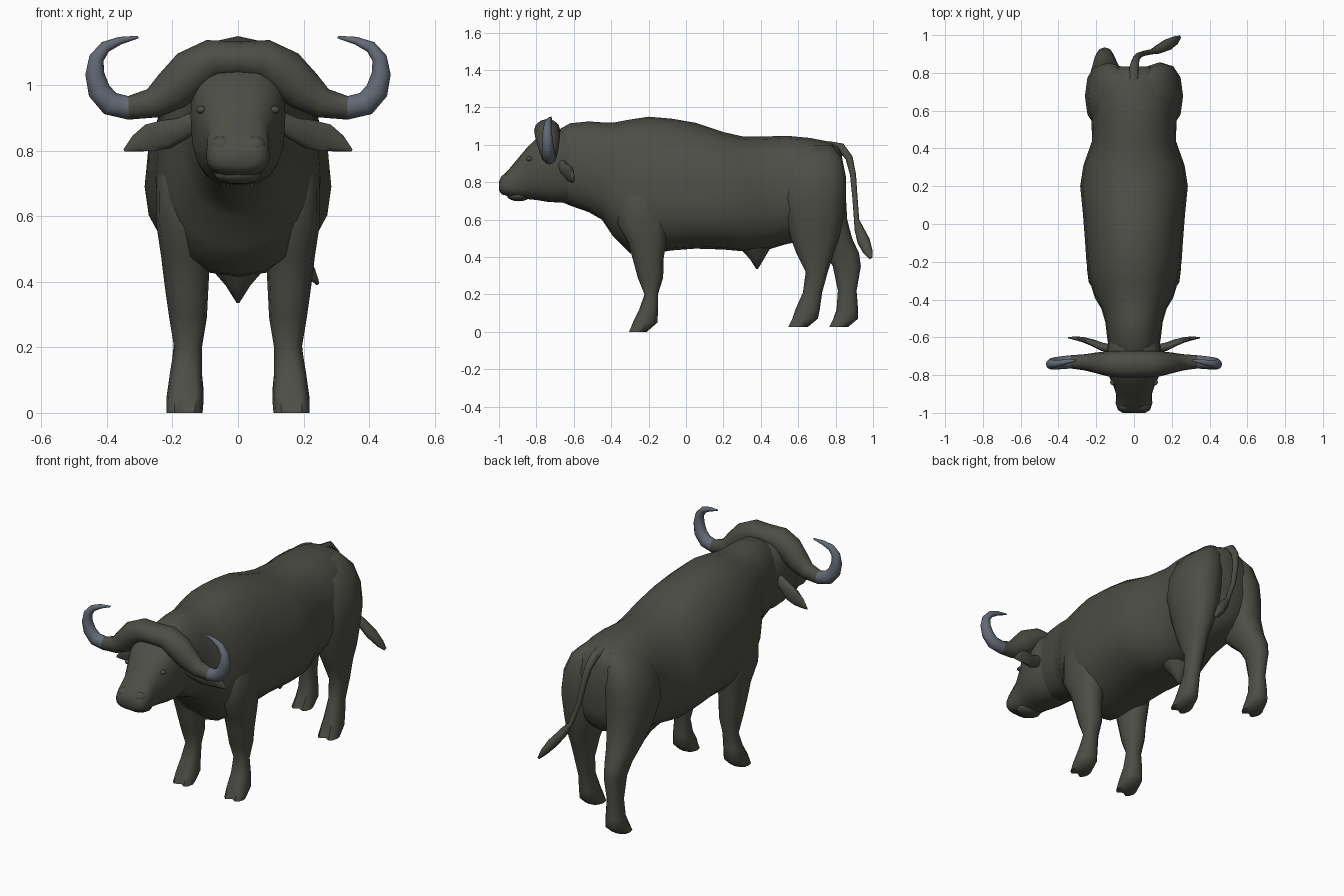
import bpy, bmesh, math
from mathutils import Vector


def material(name, rgb):
    m = bpy.data.materials.new(name)
    m.diffuse_color = (*rgb, 1)
    return m


HIDE = material("dark hide", (0.075, 0.075, 0.062))
HORN = material("blue grey horn", (0.125, 0.142, 0.18))


def spow(v, e):
    return math.copysign(abs(v) ** e, v)


def angles(n):
    return [2 * math.pi * i / n for i in range(n)]


def finish(name, bm, mats=(HIDE,), rule=None):
    bmesh.ops.recalc_face_normals(bm, faces=bm.faces)
    me = bpy.data.meshes.new(name)
    for m in mats:
        me.materials.append(m)
    if rule:
        for f in bm.faces:
            f.material_index = rule(f.calc_center_median())
    bm.to_mesh(me)
    bm.free()
    me.shade_smooth()
    me.set_sharp_from_angle(angle=math.radians(60))
    ob = bpy.data.objects.new(name, me)
    bpy.context.collection.objects.link(ob)
    return ob


def loft(name, rings, **kw):
    """Skin a row of rings and close both ends."""
    bm = bmesh.new()
    rows = [[bm.verts.new(p) for p in r] for r in rings]
    n = len(rows[0])
    for a, b in zip(rows, rows[1:]):
        for i in range(n):
            bm.faces.new((a[i], a[(i + 1) % n], b[(i + 1) % n], b[i]))
    bm.faces.new(rows[0])
    bm.faces.new(rows[-1])
    return finish(name, bm, **kw)


def section(y, hw, bot, mid, top, e=0.9, n=20):
    """Upright body section, widest at height mid."""
    pts = []
    for a in angles(n):
        c = spow(math.cos(a), e)
        pts.append(Vector((hw * spow(math.sin(a), e), y,
                           mid + c * (top - mid if c > 0 else mid - bot))))
    return pts


def sweep(name, path, ref, n=10, **kw):
    """Tube along (x, y, z, radius along ref, radius across)."""
    pts = [Vector(p[:3]) for p in path]
    rings = []
    for i, p in enumerate(path):
        t = (pts[min(i + 1, len(pts) - 1)] - pts[max(i - 1, 0)]).normalized()
        a = (ref - t * ref.dot(t)).normalized()
        b = t.cross(a)
        rings.append([pts[i] + a * p[3] * math.cos(g) + b * p[4] * math.sin(g)
                      for g in angles(n)])
    return loft(name, rings, **kw)


def leg(name, rows, side, n=12):
    """Rows of (z, front y, back y, inner x, outer x); split hoof at the toe."""
    rings = []
    for k, (z, y0, y1, x0, x1) in enumerate(rows):
        ring = []
        for i, a in enumerate(angles(n)):
            y = (y0 + y1) / 2 - (y1 - y0) / 2 * spow(math.cos(a), 0.85)
            x = (x0 + x1) / 2 + (x1 - x0) / 2 * spow(math.sin(a), 0.85)
            if i == 0 and k >= len(rows) - 2:
                y += 0.025
            ring.append(Vector((side * x, y, z)))
        rings.append(ring)
    return loft(name, rings)


def ball(name, loc, size):
    bm = bmesh.new()
    bmesh.ops.create_uvsphere(bm, u_segments=12, v_segments=8, radius=1)
    for v in bm.verts:
        v.co = Vector([c * s + l for c, s, l in zip(v.co, size, loc)])
    return finish(name, bm)


# Trunk and neck: y, half width, bottom, widest height, top
TRUNK = [
    (-0.70, 0.115, 0.71, 0.88, 1.07), (-0.62, 0.140, 0.675, 0.88, 1.115),
    (-0.52, 0.152, 0.64, 0.86, 1.125), (-0.45, 0.172, 0.60, 0.82, 1.12),
    (-0.39, 0.208, 0.51, 0.76, 1.118), (-0.30, 0.235, 0.42, 0.73, 1.135),
    (-0.20, 0.252, 0.415, 0.71, 1.15), (-0.08, 0.260, 0.435, 0.70, 1.14),
    (0.05, 0.270, 0.445, 0.69, 1.118), (0.20, 0.285, 0.44, 0.69, 1.068),
    (0.31, 0.268, 0.43, 0.69, 1.043), (0.44, 0.222, 0.44, 0.71, 1.045),
    (0.54, 0.225, 0.47, 0.74, 1.048), (0.66, 0.225, 0.49, 0.77, 1.037),
    (0.76, 0.195, 0.53, 0.79, 1.018), (0.81, 0.150, 0.58, 0.80, 0.995),
    (0.835, 0.090, 0.66, 0.81, 0.95)]
loft("trunk_and_neck", [section(*s) for s in TRUNK])

# Head with boxy sections
HEAD = [
    (-1.0, 0.060, 0.755, 0.78, 0.805), (-0.985, 0.085, 0.735, 0.78, 0.83),
    (-0.95, 0.097, 0.725, 0.785, 0.865), (-0.90, 0.095, 0.715, 0.81, 0.925),
    (-0.85, 0.112, 0.71, 0.86, 0.985), (-0.80, 0.135, 0.705, 0.90, 1.035),
    (-0.74, 0.145, 0.695, 0.91, 1.07), (-0.66, 0.143, 0.69, 0.90, 1.08),
    (-0.58, 0.125, 0.70, 0.89, 1.06)]
loft("head", [section(*s, e=0.75) for s in HEAD])
ball("lower_jaw", (0, -0.895, 0.728), (0.072, 0.062, 0.03))

# Horns: one sweep from tip to tip, dark at the boss and grey outside
HALF = [
    (0.08, -0.742, 1.078, 0.070, 0.062), (0.14, -0.740, 1.040, 0.066, 0.072),
    (0.20, -0.735, 0.985, 0.055, 0.064), (0.26, -0.732, 0.945, 0.043, 0.046),
    (0.335, -0.730, 0.931, 0.035, 0.036), (0.39, -0.735, 0.944, 0.034, 0.037),
    (0.424, -0.738, 0.983, 0.032, 0.035), (0.437, -0.742, 1.035, 0.028, 0.029),
    (0.432, -0.742, 1.082, 0.023, 0.023), (0.405, -0.738, 1.117, 0.018, 0.018),
    (0.36, -0.730, 1.136, 0.013, 0.012), (0.305, -0.722, 1.147, 0.004, 0.004)]
path = ([(-x, *r) for x, *r in reversed(HALF)]
        + [(0, -0.742, 1.078, 0.070, 0.056)] + HALF)
sweep("horns", path, Vector((0, 1, 0)), n=12, mats=(HIDE, HORN),
      rule=lambda c: int(abs(c.x) > 0.335 or (abs(c.x) > 0.3 and c.z > 1.05)))

EAR = [(0.11, -0.665, 0.90, 0.025, 0.030), (0.17, -0.650, 0.868, 0.022, 0.036),
       (0.22, -0.628, 0.850, 0.018, 0.047), (0.27, -0.612, 0.840, 0.014, 0.044),
       (0.31, -0.605, 0.822, 0.010, 0.028), (0.348, -0.602, 0.801, 0.003, 0.004)]

# Upper hind leg is shared; the lower halves stand in a stride
THIGH = [(1.00, 0.60, 0.78, 0.03, 0.12), (0.93, 0.53, 0.835, 0.02, 0.20),
         (0.83, 0.50, 0.855, 0.02, 0.245), (0.72, 0.50, 0.855, 0.025, 0.260)]
HIND_RIGHT = [(0.60, 0.53, 0.84, 0.04, 0.245), (0.50, 0.56, 0.82, 0.07, 0.230),
              (0.42, 0.59, 0.79, 0.095, 0.215), (0.32, 0.64, 0.758, 0.105, 0.205),
              (0.21, 0.625, 0.728, 0.115, 0.195), (0.12, 0.585, 0.715, 0.11, 0.205),
              (0.07, 0.56, 0.705, 0.105, 0.21), (0.025, 0.54, 0.65, 0.105, 0.215)]
HIND_LEFT = [(0.60, 0.56, 0.862, 0.04, 0.245), (0.50, 0.65, 0.888, 0.07, 0.230),
             (0.42, 0.74, 0.925, 0.095, 0.215), (0.35, 0.785, 0.935, 0.105, 0.205),
             (0.22, 0.812, 0.912, 0.115, 0.195), (0.12, 0.805, 0.92, 0.11, 0.205),
             (0.07, 0.78, 0.92, 0.105, 0.21), (0.025, 0.76, 0.865, 0.105, 0.215)]
FRONT = [(0.85, -0.31, -0.15, 0.10, 0.20), (0.72, -0.37, -0.10, 0.08, 0.248),
         (0.58, -0.37, -0.09, 0.075, 0.250), (0.48, -0.31, -0.105, 0.085, 0.235),
         (0.39, -0.285, -0.12, 0.09, 0.224), (0.29, -0.258, -0.122, 0.095, 0.21),
         (0.20, -0.222, -0.15, 0.11, 0.195), (0.12, -0.25, -0.15, 0.11, 0.208),
         (0.05, -0.292, -0.152, 0.105, 0.218), (0.0, -0.31, -0.21, 0.108, 0.218)]

# Mirrored parts
for side, tag in ((1, "right"), (-1, "left")):
    leg("front_leg_" + tag, FRONT, side)
    leg("hind_leg_" + tag, THIGH + (HIND_RIGHT if side > 0 else HIND_LEFT), side)
    sweep("ear_" + tag, [(side * x, *r) for x, *r in EAR], Vector((0, 1, 0)))
    ball("eye_" + tag, (side * 0.112, -0.838, 0.925), (0.015, 0.016, 0.012))
    ball("nostril_" + tag, (side * 0.05, -0.958, 0.815), (0.036, 0.035, 0.03))

# Belly sheath
sweep("belly_sheath", [(0, 0.37, 0.52, 0.13, 0.13), (0, 0.375, 0.44, 0.075, 0.085),
                       (0, 0.38, 0.39, 0.038, 0.04), (0, 0.38, 0.335, 0.004, 0.004)],
      Vector((0, 1, 0)))

# Tail with tuft, swung to the right
TAIL = [(0, 0.76, 0.99, 0.03, 0.03), (0, 0.83, 0.985, 0.024, 0.024),
        (0.01, 0.872, 0.93, 0.02, 0.02), (0.025, 0.893, 0.84, 0.017, 0.016),
        (0.05, 0.903, 0.72, 0.015, 0.014), (0.095, 0.912, 0.60, 0.014, 0.014),
        (0.13, 0.925, 0.55, 0.025, 0.025), (0.18, 0.950, 0.485, 0.027, 0.034),
        (0.22, 0.972, 0.43, 0.018, 0.026), (0.243, 0.988, 0.395, 0.006, 0.010)]
sweep("tail", TAIL, Vector((1, 0, 0)), n=8)
